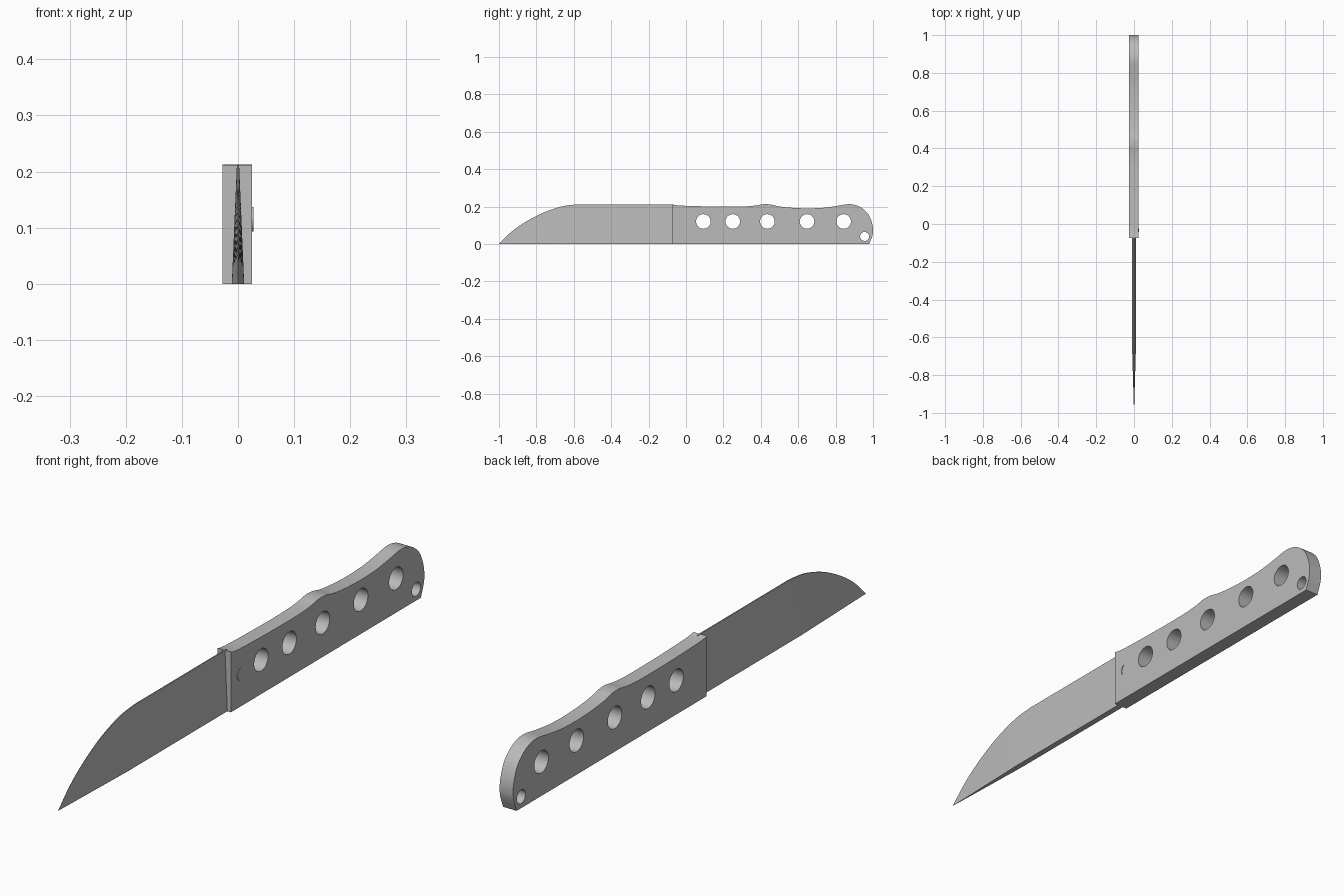
import bpy, bmesh, math

cube = bpy.data.objects.get("Cube")
if cube:
    bpy.data.objects.remove(cube, do_unlink=True)

steel = bpy.data.materials.new("grey steel")
steel.use_nodes = True
GREY = (0.5, 0.5, 0.5, 1)
steel.diffuse_color = GREY
steel.node_tree.nodes["Principled BSDF"].inputs["Base Color"].default_value = GREY


def smooth_path(pts, steps=4):
    """Catmull-Rom curve through the points."""
    ext = [pts[0]] + pts + [pts[-1]]
    out = []
    for a, b, c, d in zip(ext, ext[1:], ext[2:], ext[3:]):
        for k in range(steps):
            t = k / steps
            out.append(tuple(0.5 * (2 * q + (r - p) * t + (2 * p - 5 * q + 4 * r - s) * t**2
                                    + (3 * q - p - 3 * r + s) * t**3)
                             for p, q, r, s in zip(a, b, c, d)))
    return out + [pts[-1]]


def circle(y, z, r, n=32):
    return [(y + r * math.cos(math.tau * i / n), z + r * math.sin(math.tau * i / n)) for i in range(n)]


def finish(name, bm):
    bmesh.ops.remove_doubles(bm, verts=bm.verts, dist=1e-5)
    bmesh.ops.recalc_face_normals(bm, faces=bm.faces)
    mesh = bpy.data.meshes.new(name)
    bm.to_mesh(mesh)
    bm.free()
    mesh.materials.append(steel)
    obj = bpy.data.objects.new(name, mesh)
    bpy.context.collection.objects.link(obj)
    bpy.ops.object.select_all(action='DESELECT')
    obj.select_set(True)
    bpy.context.view_layer.objects.active = obj
    bpy.ops.object.shade_smooth_by_angle(angle=math.radians(25))


def slab(name, outlines, x0, x1):
    """Solid plate in the YZ plane; the outlines after the first are holes."""
    curve = bpy.data.curves.new(name + " outline", 'CURVE')
    curve.dimensions = '2D'
    curve.fill_mode = 'BOTH'
    curve.extrude = (x1 - x0) / 2
    for pts in outlines:
        spline = curve.splines.new('POLY')
        spline.points.add(len(pts) - 1)
        for p, (y, z) in zip(spline.points, pts):
            p.co = (y, z, 0, 1)
        spline.use_cyclic_u = True
    temp = bpy.data.objects.new(name + " outline", curve)
    bpy.context.collection.objects.link(temp)
    graph = bpy.context.evaluated_depsgraph_get()
    mesh = bpy.data.meshes.new_from_object(temp.evaluated_get(graph))
    bm = bmesh.new()
    bm.from_mesh(mesh)
    for v in bm.verts:
        y, z, x = v.co
        v.co = (x + (x0 + x1) / 2, y, z)
    bpy.data.objects.remove(temp, do_unlink=True)
    bpy.data.meshes.remove(mesh)
    finish(name, bm)


# Handle with finger grooves, five round holes and a lanyard hole
GUARD = -0.075
top = [(GUARD, 0.212), (-0.03, 0.205), (0.15, 0.2), (0.3, 0.2), (0.37, 0.205), (0.41, 0.212),
       (0.45, 0.211), (0.5, 0.2), (0.57, 0.193), (0.65, 0.19), (0.73, 0.193), (0.8, 0.202),
       (0.86, 0.212), (0.9, 0.209), (0.94, 0.192), (0.975, 0.158), (0.995, 0.11), (1, 0.07),
       (0.995, 0.038), (0.98, 0)]
holes = [circle(y, 0.12, 0.039) for y in (0.093, 0.25, 0.435, 0.647, 0.843)]
slab("handle", [[(GUARD, 0)] + smooth_path(top)] + holes + [circle(0.955, 0.04, 0.024)],
     -0.0275, 0.025)

# Blade: wedge section, thick along the bottom, tapering to the point
edge = smooth_path([(-1, 0), (-0.95, 0.05), (-0.9, 0.09), (-0.84, 0.128), (-0.77, 0.164),
                    (-0.7, 0.19), (-0.64, 0.205), (-0.57, 0.212)]) + [(GUARD + 0.01, 0.212)]
bm = bmesh.new()
rings = []
for y, z in edge:
    taper = max(0.01, min(1, (y + 1) / 0.37))
    low, high = 0.011 * taper, 0.002 * taper
    z = max(z, 0.0005)
    rings.append([bm.verts.new(c) for c in
                  ((-low, y, 0), (low, y, 0), (high, y, z), (-high, y, z))])
for a, b in zip(rings, rings[1:]):
    for i in range(4):
        j = (i + 1) % 4
        bm.faces.new((a[i], a[j], b[j], b[i]))
bm.faces.new(rings[0])
bm.faces.new(rings[-1])
finish("blade", bm)

# Small raised crescent on the left face of the handle
arc = [math.radians(115 + 130 * i / 12) for i in range(13)]
outer = [(-0.012 + 0.03 * math.cos(a), 0.115 + 0.024 * math.sin(a)) for a in arc]
inner = [(-0.012 + 0.026 * math.cos(a), 0.115 + 0.024 * math.sin(a)) for a in arc[-2:0:-1]]
slab("thumb_crescent", [outer + inner], 0.024, 0.0272)
